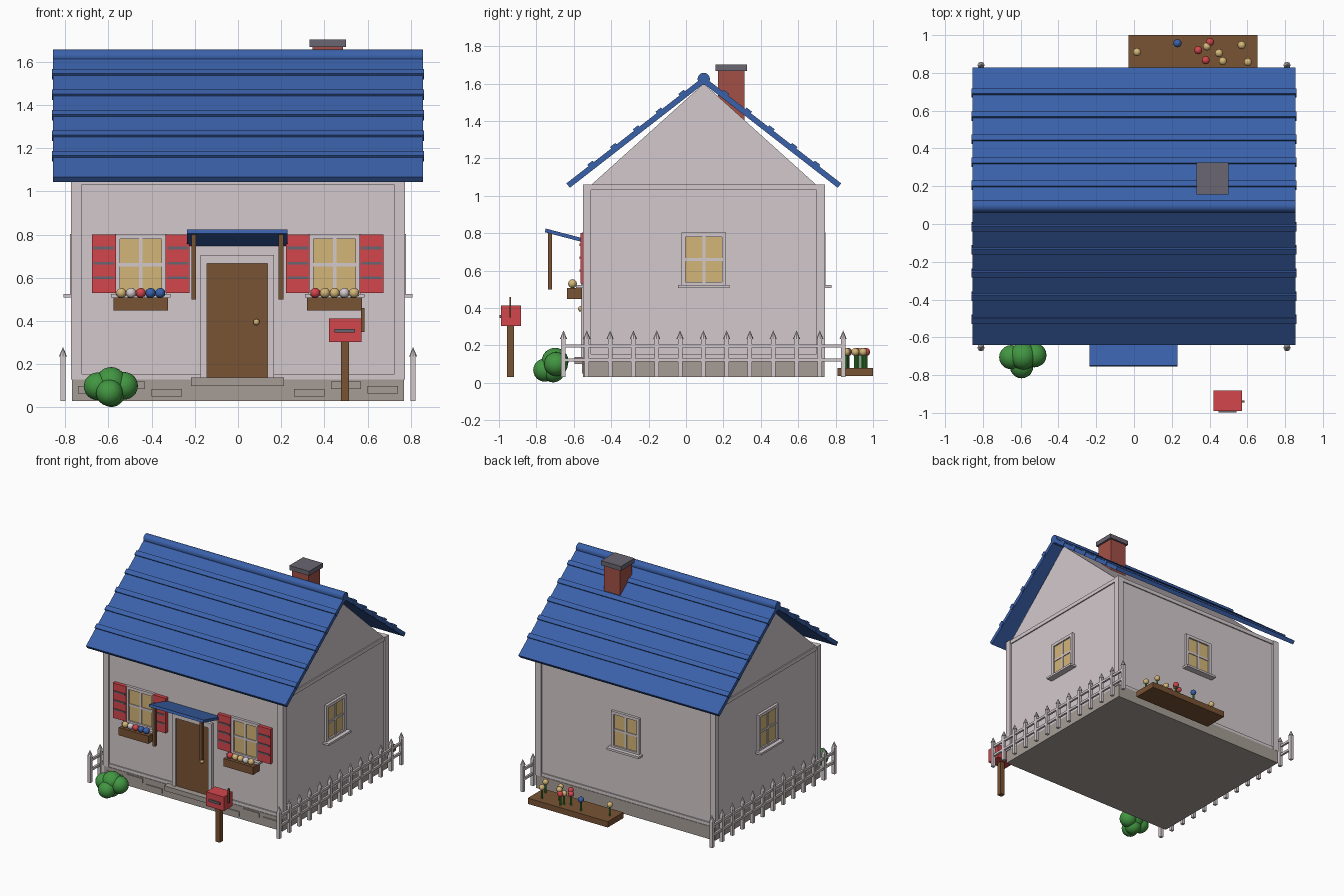
import bpy, bmesh, math
from mathutils import Matrix, Vector

if "Cube" in bpy.data.objects:
    bpy.data.objects.remove(bpy.data.objects["Cube"])


def material(name, r, g, b):
    m = bpy.data.materials.new(name)
    lin = [((c / 255 + 0.055) / 1.055) ** 2.4 for c in (r, g, b)]
    m.diffuse_color = (*lin, 1)
    m.use_nodes = True
    m.node_tree.nodes["Principled BSDF"].inputs["Base Color"].default_value = m.diffuse_color
    return m


WHITE = material("off_white", 211, 201, 204)
BLUE = material("roof_blue", 58, 97, 170)
RED = material("red", 210, 70, 75)
BROWN = material("wood_brown", 121, 83, 52)
TAN = material("warm_yellow", 212, 182, 120)
GREEN = material("leaf_green", 66, 150, 66)
STONE = material("stone_grey", 166, 157, 150)
DARK = material("dark_grey", 106, 102, 113)
BRICK = material("brick", 162, 80, 70)
I = Matrix()


def finish(name, bm, mat, smooth=False):
    bmesh.ops.recalc_face_normals(bm, faces=bm.faces)
    for f in bm.faces:
        f.smooth = smooth
    me = bpy.data.meshes.new(name)
    bm.to_mesh(me)
    bm.free()
    me.materials.append(mat)
    ob = bpy.data.objects.new(name, me)
    bpy.context.collection.objects.link(ob)
    return ob


def boxes(name, mat, items, M=I):
    """One object made of boxes given as (x0, x1, y0, y1, z0, z1)."""
    bm = bmesh.new()
    for x0, x1, y0, y1, z0, z1 in items:
        T = Matrix.Translation(((x0 + x1) / 2, (y0 + y1) / 2, (z0 + z1) / 2))
        S = Matrix.Diagonal((x1 - x0, y1 - y0, z1 - z0, 1))
        bmesh.ops.create_cube(bm, size=1, matrix=M @ T @ S)
    return finish(name, bm, mat)


def balls(name, mat, items, M=I, sub=2):
    """One object made of spheres given as (x, y, z, radius)."""
    bm = bmesh.new()
    for x, y, z, r in items:
        bmesh.ops.create_icosphere(bm, subdivisions=sub, radius=r,
                                   matrix=M @ Matrix.Translation((x, y, z)))
    return finish(name, bm, mat, True)


def cones(name, mat, items, seg=8):
    """Upright cones or cylinders given as (x, y, z0, z1, r0, r1)."""
    bm = bmesh.new()
    for x, y, z0, z1, r0, r1 in items:
        bmesh.ops.create_cone(bm, cap_ends=True, segments=seg, radius1=r0, radius2=r1,
                              depth=z1 - z0, matrix=Matrix.Translation((x, y, (z0 + z1) / 2)))
    return finish(name, bm, mat)


def prism(name, mat, profile, x0, x1):
    """Extrude a (y, z) profile along x."""
    bm = bmesh.new()
    face = bm.faces.new([bm.verts.new((x0, y, z)) for y, z in profile])
    new = bmesh.ops.extrude_face_region(bm, geom=[face])["geom"]
    bmesh.ops.translate(bm, vec=(x1 - x0, 0, 0),
                        verts=[v for v in new if isinstance(v, bmesh.types.BMVert)])
    return finish(name, bm, mat)


# House body: half sizes and middle line
CY, HX, HY = 0.095, 0.757, 0.632
boxes("foundation", STONE, [(-0.767, 0.767, CY - 0.645, CY + 0.645, 0.03, 0.13)])
boxes("foundation_stones", STONE,
      [(s * x - 0.07, s * x + 0.07, -0.557, -0.54, z, z + 0.035)
       for s in (-1, 1) for x, z in ((0.67, 0.065), (0.5, 0.085), (0.33, 0.05))])
prism("walls", WHITE, [(CY - HY, 0.12), (CY + HY, 0.12), (CY + HY, 1.05), (CY + 0.6, 1.06),
                       (CY, 1.6), (CY - 0.6, 1.06), (CY - HY, 1.05)], -HX, HX)
boxes("corner_posts", WHITE,
      [(min(s * 0.772, s * 0.724), max(s * 0.772, s * 0.724),
        CY + min(t * 0.647, t * 0.602), CY + max(t * 0.647, t * 0.602), 0.13, 1.06)
       for s in (-1, 1) for t in (-1, 1)])
for nm, z0, z1 in (("base_trim", 0.13, 0.155), ("top_trim", 1.03, 1.06)):
    boxes(nm, WHITE, [(-0.766, 0.766, CY - 0.641, CY - 0.61, z0, z1),
                      (-0.766, 0.766, CY + 0.61, CY + 0.641, z0, z1),
                      (-0.766, -0.74, CY - 0.62, CY + 0.62, z0, z1),
                      (0.74, 0.766, CY - 0.62, CY + 0.62, z0, z1)])

# Roof: two sloping slabs with overlapping battens and a ridge roll
ANG = math.atan2(0.575, 0.74)
for side, turn in (("front", 0), ("back", math.pi)):
    M = (Matrix.Translation((0, CY, 1.637)) @ Matrix.Rotation(turn, 4, "Z")
         @ Matrix.Rotation(ANG, 4, "X"))
    boxes(side + "_roof_slab", BLUE, [(-0.855, 0.855, -0.93, 0.0, -0.03, 0)], M)
    run = [(0.115 + 0.122 * i) / math.cos(ANG) for i in range(5)]
    boxes(side + "_roof_battens", BLUE,
          [(-0.86, 0.86, -d - 0.018, -d + 0.018, -0.025, 0.01) for d in run], M)
bm = bmesh.new()
bmesh.ops.create_cone(bm, cap_ends=True, segments=20, radius1=0.033, radius2=0.033, depth=1.71,
                      matrix=Matrix.Translation((0, CY, 1.624)) @ Matrix.Rotation(math.pi / 2, 4, "Y"))
ridge = finish("roof_ridge", bm, BLUE)
for f in ridge.data.polygons:
    f.use_smooth = len(f.vertices) == 4

# Chimney
boxes("chimney", BRICK, [(0.345, 0.485, 0.17, 0.312, 1.36, 1.67)])
boxes("chimney_cap", DARK, [(0.33, 0.5, 0.157, 0.325, 1.667, 1.702)])


# Windows, built facing -y around the origin
def window(name, M):
    boxes(name + "_glass", TAN, [(-0.1, 0.1, -0.008, 0.02, 0.53, 0.785)], M)
    boxes(name + "_frame", WHITE,
          [(-0.12, -0.097, -0.02, 0.02, 0.515, 0.803), (0.097, 0.12, -0.02, 0.02, 0.515, 0.803),
           (-0.1, 0.1, -0.02, 0.02, 0.78, 0.803), (-0.1, 0.1, -0.02, 0.02, 0.515, 0.538),
           (-0.008, 0.008, -0.014, 0.02, 0.53, 0.785),
           (-0.1, 0.1, -0.014, 0.02, 0.652, 0.668)], M)
    boxes(name + "_sill", WHITE, [(-0.138, 0.138, -0.05, 0.01, 0.508, 0.524)], M)


def wall_matrix(x, y, deg):
    return Matrix.Translation((x, y, 0)) @ Matrix.Rotation(math.radians(deg), 4, "Z")


FY = CY - HY
window("right_window", wall_matrix(HX, CY, 90))
window("left_window", wall_matrix(-HX, CY, -90))
window("back_window", wall_matrix(0, CY + HY, 180))

# Front windows with shutters and flower boxes
for side, wx, order in (("front_left", -0.45, (TAN, WHITE, RED, BLUE, BLUE)),
                        ("front_right", 0.447, (RED, TAN, TAN, WHITE, TAN))):
    M = wall_matrix(wx, FY, 0)
    window(side + "_window", M)
    spans = ((-0.226, -0.115), (0.115, 0.226))
    boxes(side + "_shutters", RED, [(a, b, -0.028, 0.01, 0.53, 0.8) for a, b in spans], M)
    boxes(side + "_shutter_slats", DARK,
          [(a + 0.008, b - 0.008, -0.033, -0.02, z - 0.006, z + 0.006)
           for a, b in spans for z in (0.6, 0.668, 0.738)], M)
    boxes(side + "_flower_box", BROWN, [(-0.127, 0.127, -0.098, -0.02, 0.448, 0.508)], M)
    for i, mat in enumerate(order):
        x = -0.09 + 0.045 * i
        balls(side + "_box_flower", mat, [(x, -0.07, 0.53, 0.024)], M)
        cones(side + "_box_stem", GREEN, [(wx + x, FY - 0.07, 0.49, 0.525, 0.012, 0.006)])

# Door, frame, knob and step
boxes("door", BROWN, [(-0.145, 0.138, FY - 0.012, FY + 0.02, 0.135, 0.67)])
boxes("door_frame", WHITE, [(-0.173, -0.143, FY - 0.024, FY + 0.02, 0.13, 0.705),
                            (0.136, 0.166, FY - 0.024, FY + 0.02, 0.13, 0.705),
                            (-0.15, 0.15, FY - 0.024, FY + 0.02, 0.667, 0.705)])
balls("door_knob", TAN, [(0.085, FY - 0.026, 0.395, 0.015)])
boxes("door_step", STONE, [(-0.218, 0.214, -0.595, -0.52, 0.1, 0.138)])

# Awning tilting up away from the wall, with hanging posts
M = Matrix.Translation((0, -0.535, 0.758)) @ Matrix.Rotation(math.atan2(-0.055, 0.21), 4, "X")
boxes("awning", BLUE, [(-0.235, 0.23, -0.225, 0.0, -0.01, 0.01)], M)
boxes("awning_posts", BROWN, [(x - 0.011, x + 0.011, -0.738, -0.716, 0.5, 0.8)
                              for x in (-0.205, 0.199)])

# Picket fences on both sides
for side, x in (("left", -0.81), ("right", 0.81)):
    ys = [-0.655 + 0.1246 * i for i in range(13)]
    boxes(side + "_fence_pickets", WHITE,
          [(x - 0.012, x + 0.012, y - 0.012, y + 0.012, 0.03, 0.24) for y in ys])
    cones(side + "_fence_tips", WHITE, [(x, y, 0.235, 0.28, 0.019, 0) for y in ys])
    boxes(side + "_fence_rails", WHITE, [(x - 0.008, x + 0.008, -0.66, 0.845, z - 0.009, z + 0.009)
                                         for z in (0.122, 0.197)])

# Bush
balls("bush", GREEN, [(-0.588, -0.7, 0.115, 0.072), (-0.65, -0.705, 0.098, 0.064),
                      (-0.527, -0.695, 0.1, 0.064), (-0.595, -0.755, 0.068, 0.062),
                      (-0.585, -0.71, 0.064, 0.062)], sub=3)

# Mailbox
boxes("mailbox_post", BROWN, [(0.477, 0.514, -0.957, -0.92, 0.03, 0.32)])
boxes("mailbox", RED, [(0.42, 0.572, -0.99, -0.882, 0.303, 0.412)])
boxes("mailbox_slot", DARK, [(0.447, 0.542, -0.998, -0.985, 0.346, 0.363)])
boxes("mailbox_flag", BROWN, [(0.57, 0.585, -0.945, -0.935, 0.35, 0.46)])

# Flower bed behind the house
boxes("flower_bed", BROWN, [(-0.03, 0.655, 0.81, 1.0, 0.035, 0.08)])
bed = {"yellow": (TAN, [(0.016, 0.91), (0.386, 0.94), (0.45, 0.905), (0.47, 0.862),
                        (0.57, 0.947), (0.603, 0.857)]),
       "red": (RED, [(0.34, 0.92), (0.402, 0.963), (0.38, 0.867)]),
       "blue": (BLUE, [(0.23, 0.957)])}
for nm, (mat, pts) in bed.items():
    balls(nm + "_bed_flowers", mat, [(x, y, 0.165, 0.022) for x, y in pts])
    cones(nm + "_bed_stems", GREEN, [(x, y, 0.075, 0.16, 0.007, 0.007) for x, y in pts])
